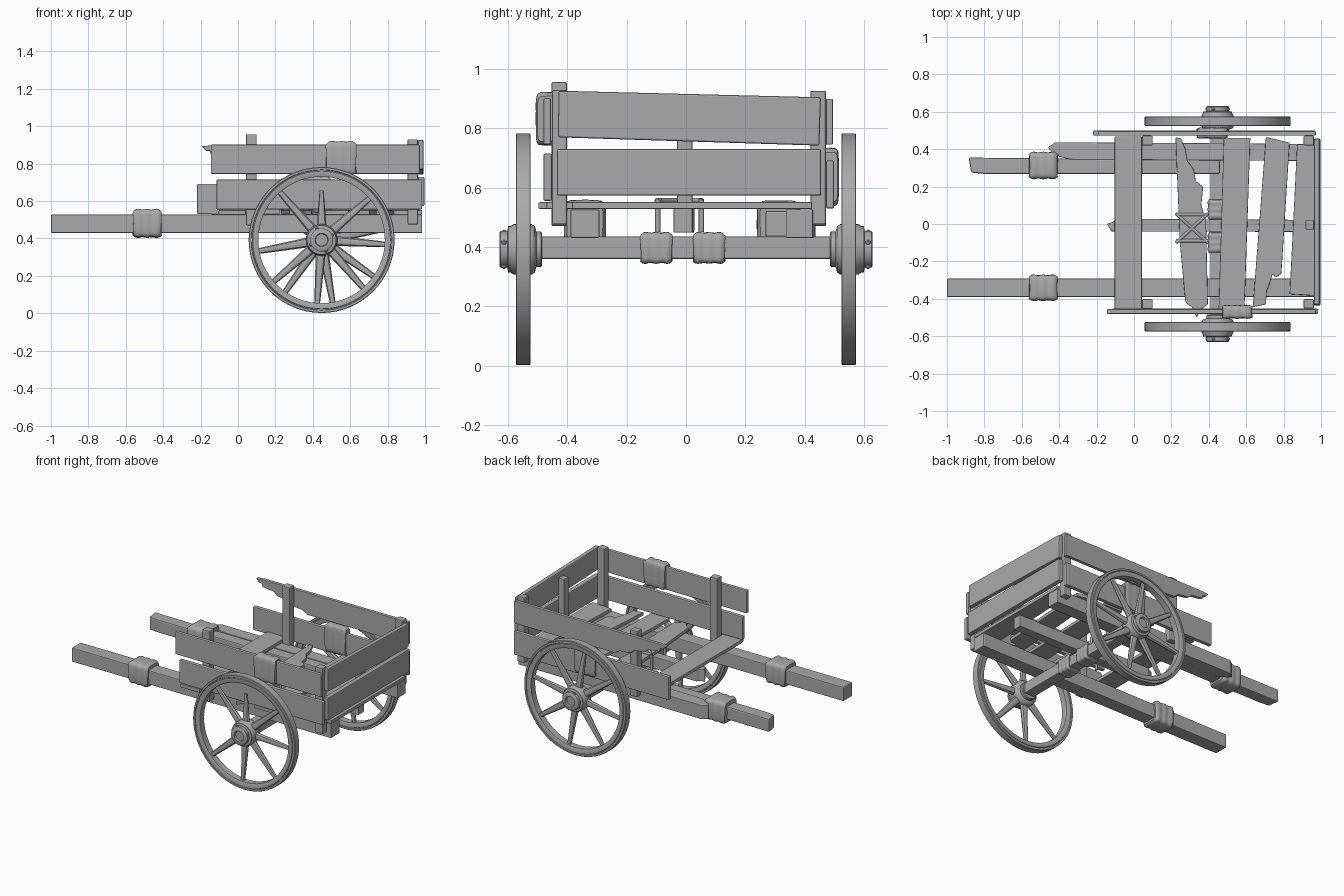
import bpy, bmesh, math, random
from mathutils import Matrix, Vector

if "Cube" in bpy.data.objects:
    bpy.data.objects.remove(bpy.data.objects["Cube"])

random.seed(4)
wood = bpy.data.materials.new("weathered_grey")
wood.diffuse_color = (0.4, 0.4, 0.4, 1)
wood.use_nodes = True
wood.node_tree.nodes["Principled BSDF"].inputs["Base Color"].default_value = wood.diffuse_color


def finish(name, bm, bevel=0.0, smooth=False):
    bmesh.ops.recalc_face_normals(bm, faces=bm.faces)
    me = bpy.data.meshes.new(name)
    bm.to_mesh(me)
    bm.free()
    me.materials.append(wood)
    ob = bpy.data.objects.new(name, me)
    bpy.context.collection.objects.link(ob)
    if bevel:
        mod = ob.modifiers.new("worn_edges", 'BEVEL')
        mod.width, mod.segments = bevel, 2
    if smooth:
        bpy.ops.object.select_all(action='DESELECT')
        bpy.context.view_layer.objects.active = ob
        ob.select_set(True)
        bpy.ops.object.shade_smooth_by_angle(angle=math.radians(40))
    return ob


def box(name, x0, x1, y0, y1, z0, z1, bevel=0.006):
    bm = bmesh.new()
    bmesh.ops.create_cube(bm, size=1)
    for v in bm.verts:
        v.co = Vector((x0 + (v.co.x + .5) * (x1 - x0),
                       y0 + (v.co.y + .5) * (y1 - y0),
                       z0 + (v.co.z + .5) * (z1 - z0)))
    return finish(name, bm, bevel)


def plate(name, outline, axis, lo, hi, bevel=0.004):
    """Extrude a flat outline along x, y or z."""
    bm = bmesh.new()

    def put(a, b, t):
        return {'x': (t, a, b), 'y': (a, t, b), 'z': (a, b, t)}[axis]
    rings = [[bm.verts.new(put(a, b, t)) for a, b in outline] for t in (lo, hi)]
    n = len(outline)
    for r in rings:
        bm.faces.new(r)
    for i in range(n):
        j = (i + 1) % n
        bm.faces.new((rings[0][i], rings[0][j], rings[1][j], rings[1][i]))
    return finish(name, bm, bevel)


def lathe(name, profile, centre, closed=False, seg=48):
    """Spin (radius, y) pairs about the y direction."""
    bm = bmesh.new()
    rings = []
    for r, y in profile:
        rings.append([bm.verts.new((centre[0] + r * math.cos(2 * math.pi * i / seg), y,
                                    centre[1] + r * math.sin(2 * math.pi * i / seg)))
                      for i in range(seg)])
    count = len(rings) if closed else len(rings) - 1
    for k in range(count):
        a, b = rings[k], rings[(k + 1) % len(rings)]
        for i in range(seg):
            j = (i + 1) % seg
            bm.faces.new((a[i], a[j], b[j], b[i]))
    if not closed:
        bm.faces.new(rings[0])
        bm.faces.new(rings[-1])
    return finish(name, bm, smooth=True)


def wrap(name, centre, half, axis):
    """Lumpy cloth binding around a beam; half holds x, y, z half sizes."""
    bm = bmesh.new()
    order = {'x': (0, 1, 2), 'y': (1, 0, 2)}[axis]
    n, stations, rings = 28, 13, []
    for k in range(stations):
        t = -1 + 2 * k / (stations - 1)
        fold = 0.97 + 0.03 * math.cos(t * 9.4) - (0.09 if abs(t) > .99 else 0)
        ring = []
        for i in range(n):
            a = 2 * math.pi * i / n
            c, s = math.cos(a), math.sin(a)
            co = [0, 0, 0]
            lump = fold + random.uniform(-.012, .012)
            co[order[0]] = t * half[order[0]] * (1 + .04 * math.sin(3 * a))
            co[order[1]] = math.copysign(abs(c) ** .35, c) * half[order[1]] * lump
            co[order[2]] = math.copysign(abs(s) ** .35, s) * half[order[2]] * lump
            ring.append(bm.verts.new(Vector(co) + Vector(centre)))
        rings.append(ring)
    for a, b in zip(rings, rings[1:]):
        for i in range(n):
            j = (i + 1) % n
            bm.faces.new((a[i], a[j], b[j], b[i]))
    bm.faces.new(rings[0])
    bm.faces.new(rings[-1])
    return finish(name, bm, smooth=True)


# Wheels: rim, tyre groove, spokes, hub and pins
WX, WZ, WR = 0.447, 0.392, 0.39
for side, label in ((-1, "front"), (1, "rear")):
    yc = side * 0.549
    rim = [(.338, -.022), (.343, -.025), (.368, -.025), (.370, -.021), (.374, -.021),
           (.376, -.025), (WR - .003, -.025), (WR, -.022)]
    rim += [(r, -y) for r, y in reversed(rim)]
    lathe(label + "_wheel_rim", [(r, yc + y) for r, y in rim], (WX, WZ), True, 64)
    hub = [(.055, .485), (.06, .49), (.06, .505), (.078, .51), (.085, .52), (.085, .582),
           (.078, .592), (.078, .6), (.062, .603), (.062, .625), (.056, .63), (.036, .63),
           (.032, .618)]
    lathe(label + "_wheel_hub", [(r, side * y) for r, y in hub], (WX, WZ), False, 32)
    for k in range(8):
        if side < 0 and k == 4:
            continue                                   # lost spoke
        ang = math.radians(45 * k + (-4 if side < 0 else 10))
        broken = side < 0 and k == 2
        if broken:
            ang = math.radians(90)
        r0, r1 = .06, (.265 if broken else .345)
        bm = bmesh.new()
        bmesh.ops.create_cone(bm, cap_ends=True, segments=8, radius1=.027,
                              radius2=.011 if broken else .015, depth=r1 - r0)
        m = (Matrix.Translation((WX, yc, WZ)) @ Matrix.Rotation(math.pi / 2 - ang, 4, 'Y')
             @ Matrix.Translation((0, 0, (r0 + r1) / 2)) @ Matrix.Diagonal((1, .75, 1, 1)))
        bmesh.ops.transform(bm, matrix=m, verts=bm.verts)
        finish(label + "_wheel_spoke", bm, smooth=True)
    for k in range(4):
        a = math.pi / 2 * k + .4
        bm = bmesh.new()
        bmesh.ops.create_icosphere(bm, subdivisions=1, radius=.011)
        bmesh.ops.translate(bm, verts=bm.verts, vec=(WX + .061 * math.cos(a), side * .614,
                                                     WZ + .061 * math.sin(a)))
        finish(label + "_hub_pin", bm, smooth=True)

# Axle with two bindings
box("axle", .408, .486, -.5, .5, .36, .435)
for y in (-.1, .078):
    wrap("axle_wrap", (WX, y, .397), (.054, .053, .054), 'y')

# Shafts and the spliced broken one
box("front_shaft", -1, .985, -.39, -.292, .43, .527)
plate("rear_shaft_handle", [(-.885, .355), (-.87, .275), (-.8, .268), (.46, .268),
                            (.46, .345), (-.4, .35)], 'z', .432, .522, .008)
plate("rear_shaft", [(-.46, .41), (-.44, .385), (-.4, .36), (-.34, .345), (.985, .337),
                     (.985, .428), (-.42, .437)], 'z', .43, .527)
plate("centre_beam", [(-.145, 0), (-.12, -.04), (.95, -.042), (.95, .022), (-.1, .028),
                      (-.11, .012)], 'z', .448, .532)
wrap("front_shaft_wrap", (-.485, -.341, .482), (.075, .071, .077), 'x')
wrap("rear_shaft_wrap", (-.485, .313, .48), (.075, .074, .077), 'x')

# Floor planks, two of them snapped
floor = [
    [(-.103, -.482), (.042, -.482), (.042, .468), (-.103, .468)],
    [(.222, .462), (.25, .46), (.275, .4), (.285, .34), (.32, .29), (.33, .23), (.37, .2),
     (.36, .1), (.385, .02), (.39, -.2), (.395, -.43), (.36, -.455), (.335, -.5),
     (.31, -.445), (.275, -.42), (.245, -.1)],
    [(.48, .46), (.622, .46), (.59, -.47), (.452, -.47)],
    [(.705, .465), (.832, .435), (.788, -.265), (.76, -.285), (.74, -.27), (.725, -.32),
     (.71, -.36), (.705, -.43), (.635, -.445)],
    [(.872, .425), (.985, .425), (.985, -.385), (.832, -.375)],
]
for pts in floor:
    plate("floor_plank", pts, 'z', .528, .552)

# Crossed rope binding on the snapped plank
def rope(a, b, r=.009):
    a, b = Vector(a), Vector(b)
    d = b - a
    bm = bmesh.new()
    bmesh.ops.create_cone(bm, cap_ends=True, segments=10, radius1=r, radius2=r, depth=d.length)
    m = Matrix.Translation((a + b) / 2) @ d.to_track_quat('Z', 'Y').to_matrix().to_4x4()
    bmesh.ops.transform(bm, matrix=m, verts=bm.verts)
    finish("rope_binding", bm, smooth=True)


for p, q in (((.225, -.1), (.395, .055)), ((.225, .055), (.395, -.1)),
             ((.225, -.09), (.395, -.09)), ((.225, .05), (.395, .05))):
    rope((*p, .556), (*q, .556))
for x in (.228, .393):
    for y in (-.095, .052):
        rope((x, y, .558), (x, y, .45))

# Side boards
box("front_lower_board", -.115, .985, -.481, -.452, .555, .715)
box("front_upper_board", -.145, .972, -.481, -.455, .745, .902)
box("rear_lower_board", -.218, .97, .472, .5, .53, .692)
plate("rear_upper_board", [(-.195, .893), (-.17, .868), (-.15, .868), (-.145, .846),
                           (-.06, .835), (-.03, .812), (.05, .8), (.08, .775), (.16, .768),
                           (.2, .745), (.972, .745), (.972, .9), (-.14, .898)],
      'y', .472, .496)
wrap("front_board_wrap", (.552, -.47, .832), (.08, .037, .09), 'x')
wrap("rear_board_wrap", (.418, .486, .636), (.08, .03, .098), 'x')

# Tail boards
plate("tail_upper_board", [(-.432, .77), (.45, .742), (.455, .905), (-.43, .927)],
      'x', .962, .992, .006)
box("tail_lower_board", .962, .996, -.436, .456, .573, .73)

# Posts holding the boards
box("front_side_post", .043, .1, -.454, -.402, .47, .957)
box("rear_side_post", .043, .1, .42, .472, .47, .925)
box("front_corner_post", .907, .962, -.452, -.402, .475, .93)
box("rear_corner_post", .907, .962, .42, .472, .475, .927)
box("tail_middle_post", .917, .962, -.03, .022, .53, .88)
